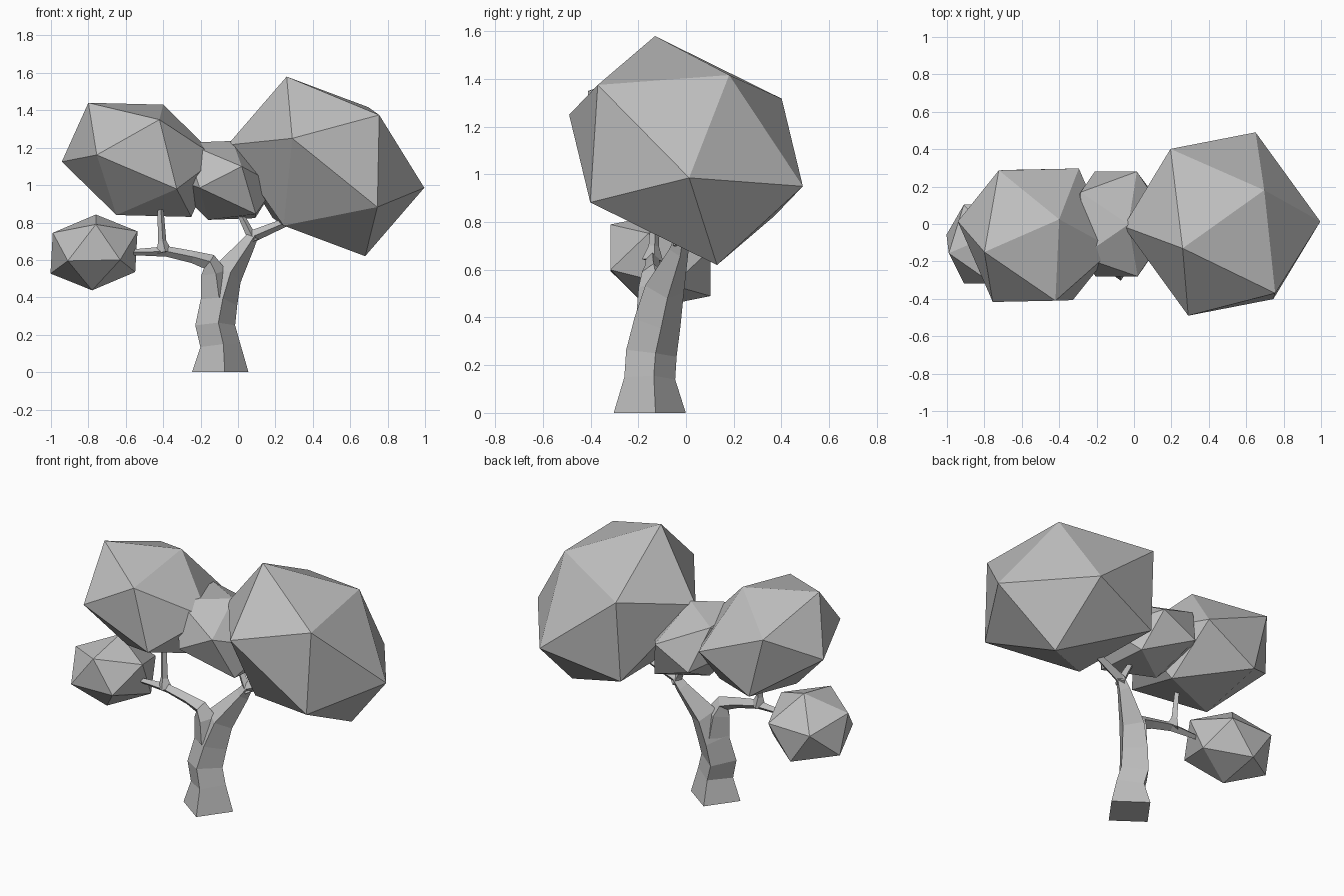
import bpy
import bmesh
from mathutils import Matrix, Vector

cube = bpy.data.objects.get("Cube")
if cube:
    bpy.data.objects.remove(cube, do_unlink=True)

grey = bpy.data.materials.new("plain grey")
grey.use_nodes = True
colour = (0.52, 0.52, 0.52, 1)
grey.diffuse_color = colour
grey.node_tree.nodes["Principled BSDF"].inputs["Base Color"].default_value = colour


def finish(name, bm):
    bmesh.ops.recalc_face_normals(bm, faces=bm.faces)
    mesh = bpy.data.meshes.new(name)
    bm.to_mesh(mesh)
    bm.free()
    mesh.materials.append(grey)
    obj = bpy.data.objects.new(name, mesh)
    bpy.context.collection.objects.link(obj)
    return obj


def foliage(name, centre, *corners):
    """Icosahedron stretched so one of its faces lands on three given corners."""
    bm = bmesh.new()
    bmesh.ops.create_icosphere(bm, subdivisions=1, radius=1)
    bm.faces.ensure_lookup_table()
    source = Matrix([v.co for v in bm.faces[0].verts]).transposed()
    target = Matrix([Vector(c) for c in corners]).transposed()
    fit = target @ source.inverted()
    for v in bm.verts:
        v.co = fit @ v.co + Vector(centre)
    return finish(name, bm)


def limb(name, path):
    """Square-section limb swept along points of (x, y, z, radius)."""
    bm = bmesh.new()
    points = [Vector(p[:3]) for p in path]
    rings = []
    for i, p in enumerate(points):
        ahead = points[min(i + 1, len(points) - 1)]
        behind = points[max(i - 1, 0)]
        along = (ahead - behind).normalized()
        front = Vector((0.16, -1, 0))
        front = (front - along * front.dot(along)).normalized()
        side = along.cross(front)
        r = path[i][3]
        rings.append([bm.verts.new(p + d * r) for d in (front, side, -front, -side)])
    for low, high in zip(rings, rings[1:]):
        for k in range(4):
            n = (k + 1) % 4
            bm.faces.new((low[k], low[n], high[n], high[k]))
    bm.faces.new(rings[0])
    bm.faces.new(rings[-1])
    return finish(name, bm)


# Trunk leaning into the main limb
limb("trunk", [
    (-.095, -.152, 0, .153), (-.095, -.152, .145, .108),
    (-.122, -.145, .25, .108), (-.1, -.12, .38, .1),
    (-.06, -.09, .52, .085), (.05, -.03, .68, .042),
    (.085, -.02, .73, .032), (.3, 0, .82, .02)])

# Side limb and twigs
limb("right_branch", [
    (-.115, -.125, .4, .085), (-.13, -.13, .53, .07), (-.155, -.14, .59, .045),
    (-.24, -.14, .615, .033), (-.38, -.14, .645, .028), (-.6, -.13, .64, .013)])
limb("right_twig", [
    (-.395, -.14, .64, .045), (-.405, -.135, .7, .022), (-.415, -.125, .87, .017)])
limb("middle_twig", [
    (.085, -.02, .7, .035), (.065, -.02, .74, .024), (0, -.01, .87, .015)])

# Foliage clumps: centre, then three corners measured from it
foliage("large_foliage", (.47, 0, 1.1),
        (-.21, -.13, .48), (-.18, -.49, .15), (.285, -.37, .275))
foliage("upper_foliage", (-.525, -.06, 1.135),
        (-.275, -.09, .305), (.125, .085, .295), (.105, -.35, .215))
foliage("middle_foliage", (-.095, 0, 1.025),
        (.115, -.28, .075), (-.11, -.28, -.04), (.19, -.17, -.18))
foliage("low_foliage", (-.77, -.107, .64),
        (.01, -.21, .15), (-.14, -.21, -.045), (.14, -.21, -.04))
